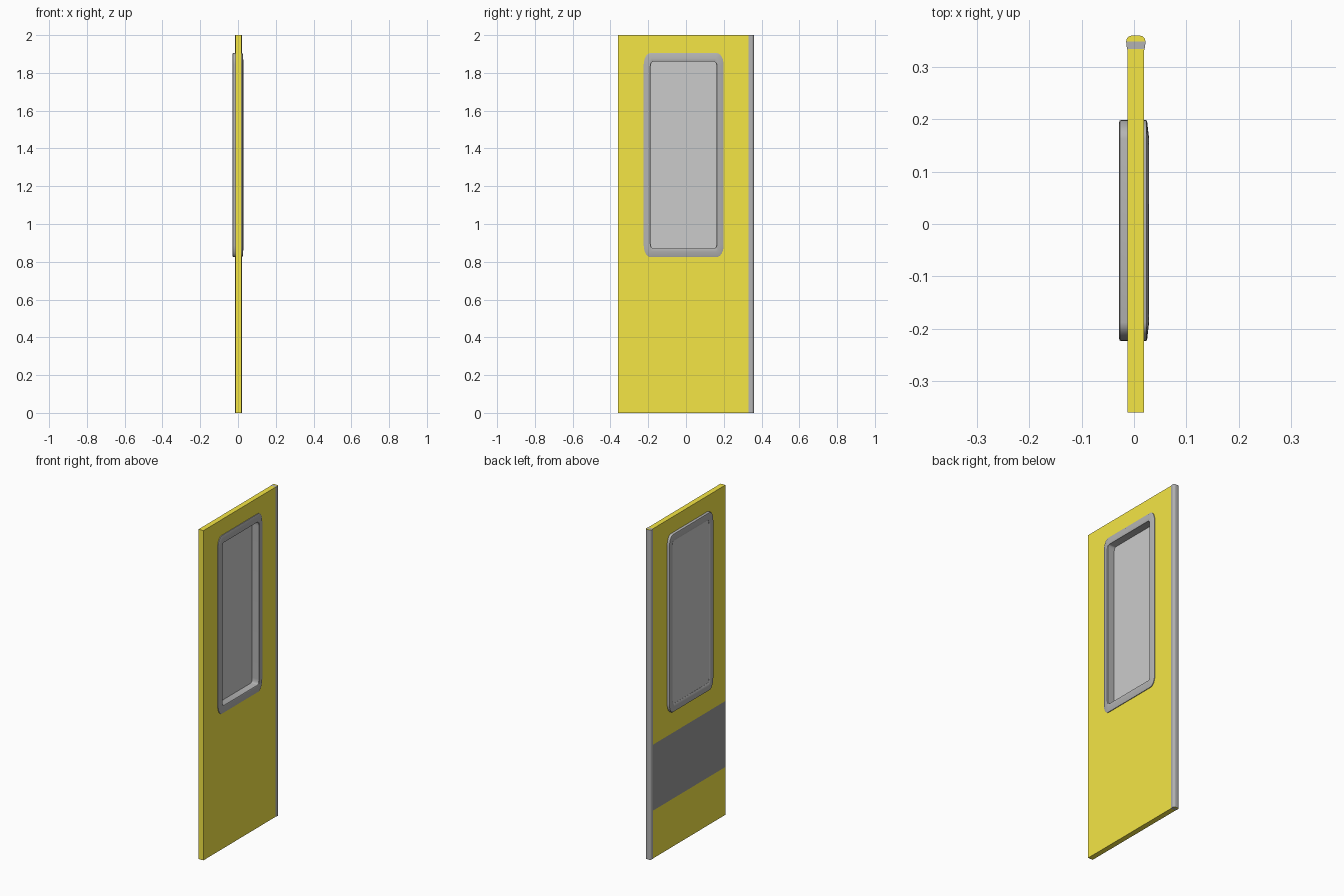
import bpy, bmesh, math
from mathutils import Vector

if "Cube" in bpy.data.objects:
    bpy.data.objects.remove(bpy.data.objects["Cube"])


def material(name, rgb):
    m = bpy.data.materials.new(name)
    m.diffuse_color = (*rgb, 1)
    m.use_nodes = True
    m.node_tree.nodes["Principled BSDF"].inputs["Base Color"].default_value = m.diffuse_color
    return m


YELLOW = material("yellow_paint", (0.91, 0.79, 0.06))
RUBBER = material("dark_rubber", (0.45, 0.45, 0.45))
BLACK = material("band_black", (0.33, 0.33, 0.33))
GLASS = material("pane_grey", (0.8, 0.8, 0.8))

X0, X1 = -0.0125, 0.0195          # door leaf thickness
WY, WZ = -0.0125, 1.365           # window centre


def finish(bm, name, mats, smooth=None):
    bmesh.ops.recalc_face_normals(bm, faces=bm.faces)
    me = bpy.data.meshes.new(name)
    bm.to_mesh(me)
    bm.free()
    for m in mats:
        me.materials.append(m)
    ob = bpy.data.objects.new(name, me)
    bpy.context.collection.objects.link(ob)
    if smooth:
        bpy.ops.object.select_all(action='DESELECT')
        ob.select_set(True)
        bpy.context.view_layer.objects.active = ob
        bpy.ops.object.shade_smooth_by_angle(angle=math.radians(smooth))
    return ob


def box(x0, x1, y0, y1, z0, z1):
    bm = bmesh.new()
    bmesh.ops.create_cube(bm, size=1)
    for v in bm.verts:
        v.co = Vector(((x0 + x1) / 2 + v.co.x * (x1 - x0),
                       (y0 + y1) / 2 + v.co.y * (y1 - y0),
                       (z0 + z1) / 2 + v.co.z * (z1 - z0)))
    return bm


def cut(bm, axis, value):
    no = Vector((0, 0, 0))
    no[axis] = 1
    bmesh.ops.bisect_plane(bm, geom=bm.verts[:] + bm.edges[:] + bm.faces[:],
                           plane_co=no * value, plane_no=no)


def ring(f, x, n=6):
    """Rounded rectangle around the window; f runs from outer edge 0 to opening 1."""
    hy, hz = 0.2115 - 0.037 * f, 0.54 - 0.046 * f
    ry, rz = 0.036 - 0.024 * f, 0.062 - 0.032 * f
    pts = []
    for k, (sy, sz) in enumerate(((1, 1), (-1, 1), (-1, -1), (1, -1))):
        for i in range(n + 1):
            a = math.pi / 2 * (k + i / n)
            pts.append((x, WY + sy * (hy - ry) + ry * math.cos(a),
                        WZ + sz * (hz - rz) + rz * math.sin(a)))
    return pts


# Door leaf with window opening and a dark band on its left face
bm = box(X0, X1, -0.36, 0.334, 0, 2)
for axis, value in ((1, -0.205), (1, 0.18), (2, 0.85), (2, 1.88), (2, 0.29), (2, 0.69)):
    cut(bm, axis, value)
hole = []
for f in bm.faces:
    c = f.calc_center_median()
    if abs(f.normal.x) > 0.9:
        if -0.205 < c.y < 0.18 and 0.85 < c.z < 1.88:
            hole.append(f)
        elif f.normal.x < 0 and 0.29 < c.z < 0.69:
            f.material_index = 1
bmesh.ops.delete(bm, geom=hole, context='FACES')
bmesh.ops.bridge_loops(bm, edges=[e for e in bm.edges if e.is_boundary])
finish(bm, "door_leaf", [YELLOW, BLACK])

# Window frame: closed cross-section swept around the opening
profile = [(0, -0.024), (0.04, -0.0272), (0.14, -0.0287), (0.6, -0.0287),
           (0.85, -0.0268), (1, -0.023), (1, 0.0265), (0.93, 0.0287),
           (0.6, 0.0272), (0.1, 0.0252), (0, 0.0235)]
bm = bmesh.new()
rings = [[bm.verts.new(p) for p in ring(f, x)] for f, x in profile]
for a, b in zip(rings, rings[1:] + rings[:1]):
    for i in range(len(a)):
        j = (i + 1) % len(a)
        bm.faces.new((a[i], a[j], b[j], b[i]))
finish(bm, "window_frame", [RUBBER], 40)

# Window pane, set close to the left face
bm = bmesh.new()
front, back = [[bm.verts.new(p) for p in ring(0.97, x)] for x in (-0.022, -0.018)]
bm.faces.new(front)
bm.faces.new(back)
for i in range(len(front)):
    j = (i + 1) % len(front)
    bm.faces.new((front[i], front[j], back[j], back[i]))
finish(bm, "window_pane", [GLASS])

# Rounded rubber seal on the closing edge, extruded upwards
cx = (X0 + X1) / 2
half = [(0.0160, 0.332), (0.0178, 0.340), (0.0185, 0.349), (0.0172, 0.3545),
        (0.0135, 0.3585), (0.008, 0.36)]
outline = [(cx + w, y) for w, y in half] + [(cx - w, y) for w, y in reversed(half)]
bm = bmesh.new()
face = bm.faces.new([bm.verts.new((x, y, 0)) for x, y in outline])
up = bmesh.ops.extrude_face_region(bm, geom=[face], use_keep_orig=True)
bmesh.ops.translate(bm, vec=(0, 0, 2),
                    verts=[v for v in up["geom"] if isinstance(v, bmesh.types.BMVert)])
cut(bm, 1, 0.349)
bmesh.ops.recalc_face_normals(bm, faces=bm.faces)
for f in bm.faces:
    if abs(f.normal.z) > 0.9 and f.calc_center_median().y > 0.349:
        f.material_index = 1
finish(bm, "edge_seal", [RUBBER, YELLOW], 40)
